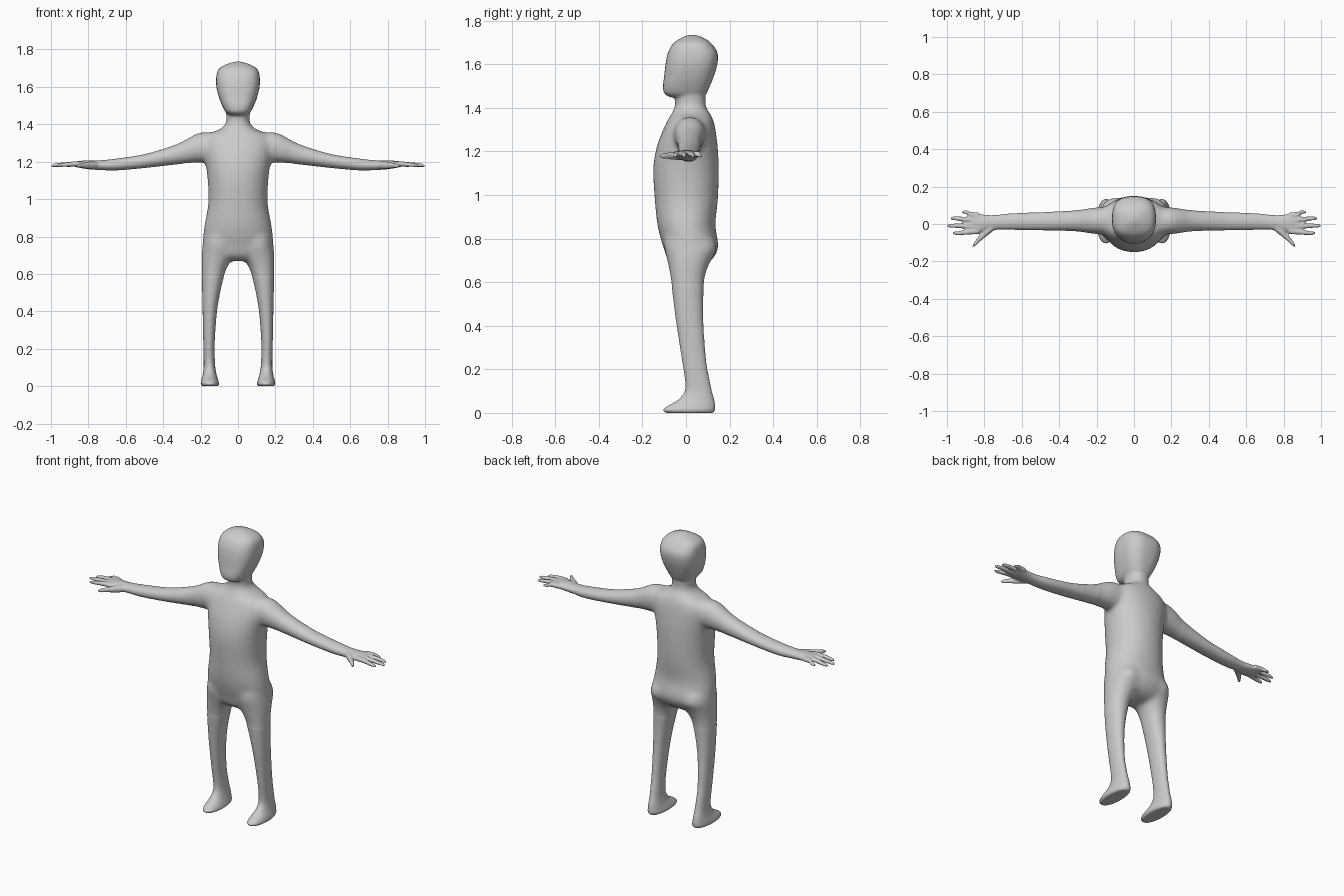
import bpy, bmesh, math

if "Cube" in bpy.data.objects:
    bpy.data.objects.remove(bpy.data.objects["Cube"])

skin = bpy.data.materials.new("light_grey")
skin.diffuse_color = (0.6, 0.6, 0.6, 1)
skin.use_nodes = True
skin.node_tree.nodes["Principled BSDF"].inputs["Base Color"].default_value = skin.diffuse_color

bm = bmesh.new()
SIDES, STEPS = 32, 5


def spline(rows):
    """Catmull-Rom interpolation of ring parameters."""
    out = []
    n = len(rows)
    for i in range(n - 1):
        p = [rows[max(i - 1, 0)], rows[i], rows[i + 1], rows[min(i + 2, n - 1)]]
        for s in range(STEPS):
            t = s / STEPS
            out.append([0.5 * (2 * b + (c - a) * t + (2 * a - 5 * b + 4 * c - d) * t * t
                               + (3 * b - a - 3 * c + d) * t ** 3) for a, b, c, d in zip(*p)])
    return out + [list(rows[-1])]


def loft(rows, axis, mirror=1, power=2.0):
    """Closed tube of superellipse rings: position on axis, then the two extents."""
    rings = []
    for t, a0, a1, b0, b1 in spline(rows):
        ring = []
        for k in range(SIDES):
            w = 2 * math.pi * k / SIDES
            c, s = math.cos(w), math.sin(w)
            u = (a0 + a1) / 2 + (a1 - a0) / 2 * math.copysign(abs(c) ** (2 / power), c)
            v = (b0 + b1) / 2 + (b1 - b0) / 2 * math.copysign(abs(s) ** (2 / power), s)
            co = (u, v, t) if axis == 'z' else (t, v, u)
            ring.append(bm.verts.new((co[0] * mirror, co[1], co[2])))
        rings.append(ring)
    for r, q in zip(rings, rings[1:]):
        for k in range(SIDES):
            j = (k + 1) % SIDES
            bm.faces.new((r[k], r[j], q[j], q[k]))
    bm.faces.new(rings[0])
    bm.faces.new(rings[-1])


def finger(points, mirror):
    """Tapered finger through (x, y, z, radius) points."""
    loft([(x, z - r * .9, z + r * .9, y - r, y + r) for x, y, z, r in points], 'x', mirror)


# torso and neck: z, half width, front y, back y
torso = [(.67, .07, -.05, .07), (.70, .165, -.085, .118), (.75, .187, -.1, .147),
         (.79, .188, -.114, .147), (.865, .179, -.132, .135), (.98, .159, -.144, .147),
         (1.12, .164, -.151, .151), (1.22, .18, -.135, .146), (1.30, .192, -.105, .136),
         (1.347, .16, -.083, .125), (1.372, .1, -.068, .113), (1.405, .065, -.052, .092),
         (1.44, .063, -.05, .09), (1.52, .063, -.04, .09)]
loft([(z, -h, h, f, b) for z, h, f, b in torso], 'z', power=2.15)

# head
head = [(1.448, .045, -.07, .07), (1.465, .066, -.1, .093), (1.50, .085, -.106, .11),
        (1.54, .101, -.101, .126), (1.595, .115, -.095, .143), (1.65, .117, -.084, .146),
        (1.695, .104, -.06, .118), (1.722, .06, -.02, .08), (1.736, .012, .015, .04)]
loft([(z, -h, h, f, b) for z, h, f, b in head], 'z', power=2.7)

for m in (1, -1):
    # leg and foot: z, inner x, outer x, front y, back y
    loft([(0, .108, .193, -.092, .125), (.012, .1, .2, -.106, .133), (.03, .105, .197, -.088, .134),
          (.06, .114, .189, -.036, .13), (.1, .121, .184, -.007, .12), (.153, .124, .184, -.006, .109),
          (.245, .124, .186, -.02, .093), (.43, .108, .19, -.048, .08), (.61, .068, .194, -.07, .085),
          (.70, .02, .194, -.087, .115), (.75, .008, .19, -.1, .143), (.8, .02, .18, -.1, .13)],
         'z', m, 2.15)
    # arm and palm: x, bottom z, top z, front y, back y
    loft([(.12, 1.2, 1.355, -.055, .09), (.2, 1.195, 1.358, -.055, .09), (.27, 1.191, 1.325, -.046, .08),
          (.33, 1.185, 1.293, -.038, .072), (.49, 1.167, 1.243, -.035, .064),
          (.65, 1.153, 1.217, -.032, .058), (.75, 1.156, 1.207, -.032, .048),
          (.80, 1.16, 1.207, -.042, .05), (.85, 1.168, 1.204, -.05, .056),
          (.882, 1.176, 1.196, -.046, .054)], 'x', m, 2.1)
    # four fingers: root y, tip x, tip y
    for y, tx, ty in ((.045, .922, .063), (.018, .982, .03), (-.012, 1.0, -.009), (-.038, .97, -.049)):
        finger([(.83, y, 1.188, .016), (.88, y + (ty - y) * .4, 1.188, .0145),
                (tx - .03, ty, 1.182, .0115), (tx - .007, ty, 1.178, .008), (tx, ty, 1.177, .004)], m)
    # thumb
    finger([(.74, -.008, 1.182, .02), (.78, -.036, 1.181, .023), (.82, -.073, 1.18, .018),
            (.852, -.107, 1.179, .013), (.864, -.12, 1.178, .005)], m)

mesh = bpy.data.meshes.new("body")
bmesh.ops.recalc_face_normals(bm, faces=bm.faces)
bm.to_mesh(mesh)
bm.free()
body = bpy.data.objects.new("body", mesh)
bpy.context.collection.objects.link(body)
bpy.context.view_layer.objects.active = body
body.select_set(True)

# fuse the parts into one skin
fuse = body.modifiers.new("fuse", 'REMESH')
fuse.mode = 'VOXEL'
fuse.voxel_size = 0.006
bpy.ops.object.modifier_apply(modifier=fuse.name)

# soften the joints: everything a little, then limbs, then armpits and crotch
bm = bmesh.new()
bm.from_mesh(body.data)
regions = ((2, lambda c: True),
           (8, lambda c: abs(c.x) < .74 and c.z > .08),
           (35, lambda c: abs(c.x) < .3 and .58 < c.z < 1.44))
for count, inside in regions:
    verts = [v for v in bm.verts if inside(v.co)]
    for _ in range(count):
        bmesh.ops.smooth_vert(bm, verts=verts, factor=.5, use_axis_x=True, use_axis_y=True, use_axis_z=True)
low = min(v.co.z for v in bm.verts)
for v in bm.verts:
    v.co.z -= low
bm.to_mesh(body.data)
bm.free()

body.data.materials.clear()
body.data.materials.append(skin)
for p in body.data.polygons:
    p.material_index = 0
    p.use_smooth = True
